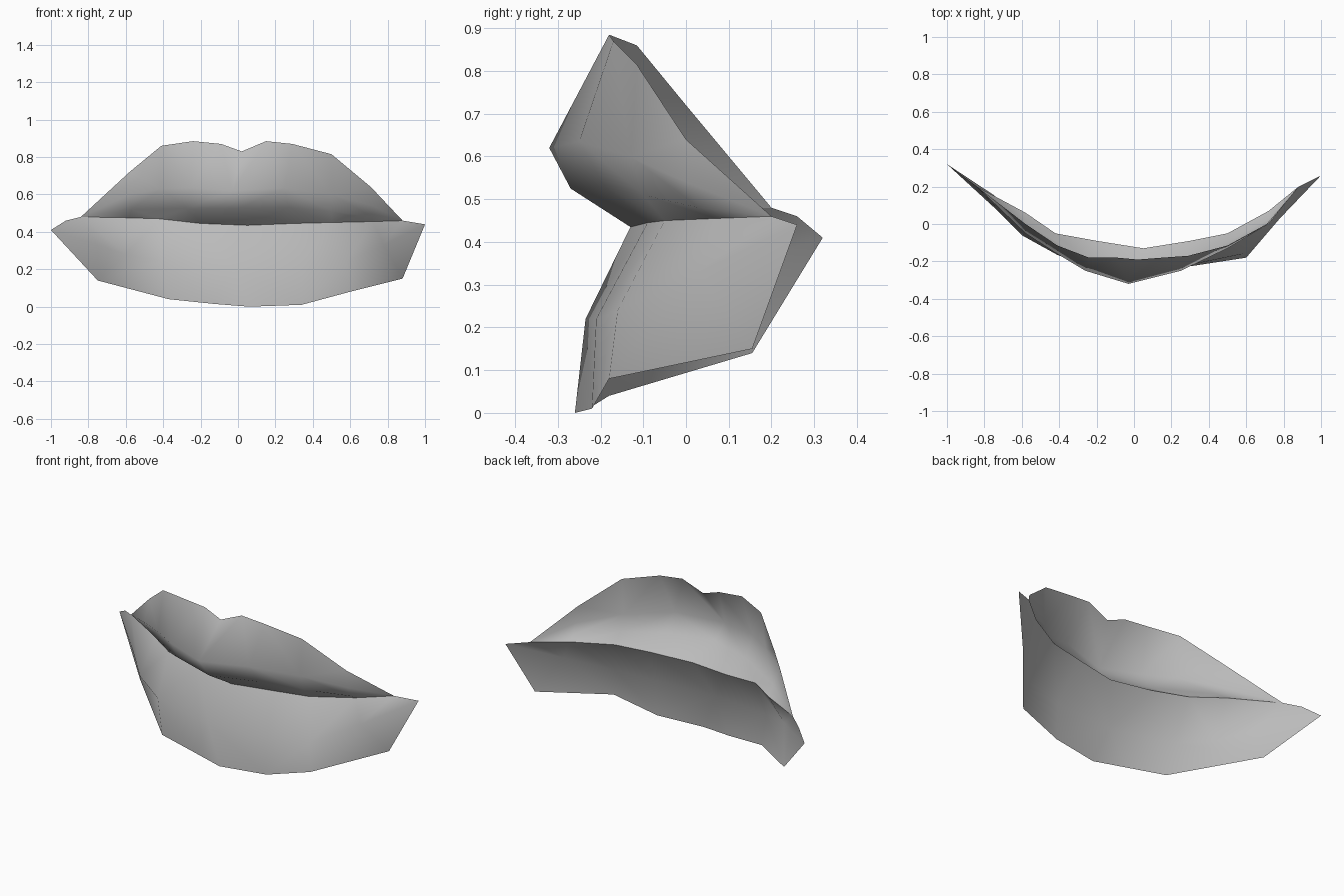
import bpy, bmesh

skin = bpy.data.materials.new("soft grey")
skin.diffuse_color = (0.5, 0.5, 0.5, 1)

# Shared corners of the mouth
LEFT, RIGHT = (-0.84, 0.20, 0.48), (0.88, 0.20, 0.46)
TIP_L, TIP_R = (-1.0, 0.32, 0.41), (1.0, 0.26, 0.44)

# Contour lines of the lips, left to right
brow = [LEFT, (-0.58, 0.0, 0.72), (-0.41, -0.115, 0.86), (-0.24, -0.18, 0.885),
        (-0.09, -0.18, 0.87), (0.02, -0.19, 0.83), (0.15, -0.18, 0.885),
        (0.29, -0.17, 0.87), (0.5, -0.115, 0.815), (0.71, 0.0, 0.64), RIGHT]
ridge = [LEFT, (-0.58, -0.05, 0.60), (-0.41, -0.16, 0.63), (-0.26, -0.25, 0.635),
         (-0.03, -0.32, 0.62), (0.25, -0.25, 0.635), (0.5, -0.13, 0.60),
         (0.72, 0.0, 0.54), RIGHT]
under = [LEFT, (-0.57, 0.0, 0.52), (-0.27, -0.18, 0.525), (0.0, -0.27, 0.525),
         (0.27, -0.19, 0.53), (0.5, -0.10, 0.51), (0.72, 0.03, 0.48), RIGHT]
seam = [LEFT, (-0.58, 0.06, 0.475), (-0.42, -0.05, 0.47), (-0.2, -0.09, 0.445),
        (0.05, -0.13, 0.435), (0.3, -0.09, 0.445), (0.5, -0.05, 0.45),
        (0.72, 0.07, 0.455), RIGHT]
belly = [TIP_L, (-0.75, 0.09, 0.33), (-0.6, -0.06, 0.28), (-0.41, -0.165, 0.24),
         (-0.03, -0.235, 0.22), (0.34, -0.21, 0.22), (0.58, -0.16, 0.24),
         (0.78, 0.03, 0.33), TIP_R]
chin = [TIP_L, (-0.75, 0.155, 0.14), (-0.37, -0.18, 0.04), (-0.13, -0.22, 0.015),
        (0.06, -0.26, 0.0), (0.34, -0.22, 0.01), (0.6, -0.18, 0.08),
        (0.88, 0.155, 0.15), TIP_R]


def sheet(name, rows):
    """Zip neighbouring contour lines (bottom to top) into one smooth skin."""
    bm = bmesh.new()
    verts = {}

    def vert(p):
        if p not in verts:
            verts[p] = bm.verts.new(p)
        return verts[p]

    for a, b in zip(rows, rows[1:]):
        i = j = 0
        while i < len(a) - 1 or j < len(b) - 1:
            step_a = j == len(b) - 1 or (i < len(a) - 1 and a[i + 1][0] <= b[j + 1][0])
            if step_a:
                tri = (a[i], a[i + 1], b[j])
                i += 1
            else:
                tri = (a[i], b[j + 1], b[j])
                j += 1
            if len(set(tri)) == 3:
                bm.faces.new([vert(p) for p in tri]).smooth = True
    me = bpy.data.meshes.new(name)
    bm.to_mesh(me)
    bm.free()
    me.materials.append(skin)
    ob = bpy.data.objects.new(name, me)
    bpy.context.collection.objects.link(ob)


sheet("upper_lip", [seam, under, ridge, brow])
sheet("lower_lip", [chin, belly, [(-0.92, 0.26, 0.46)] + seam])
